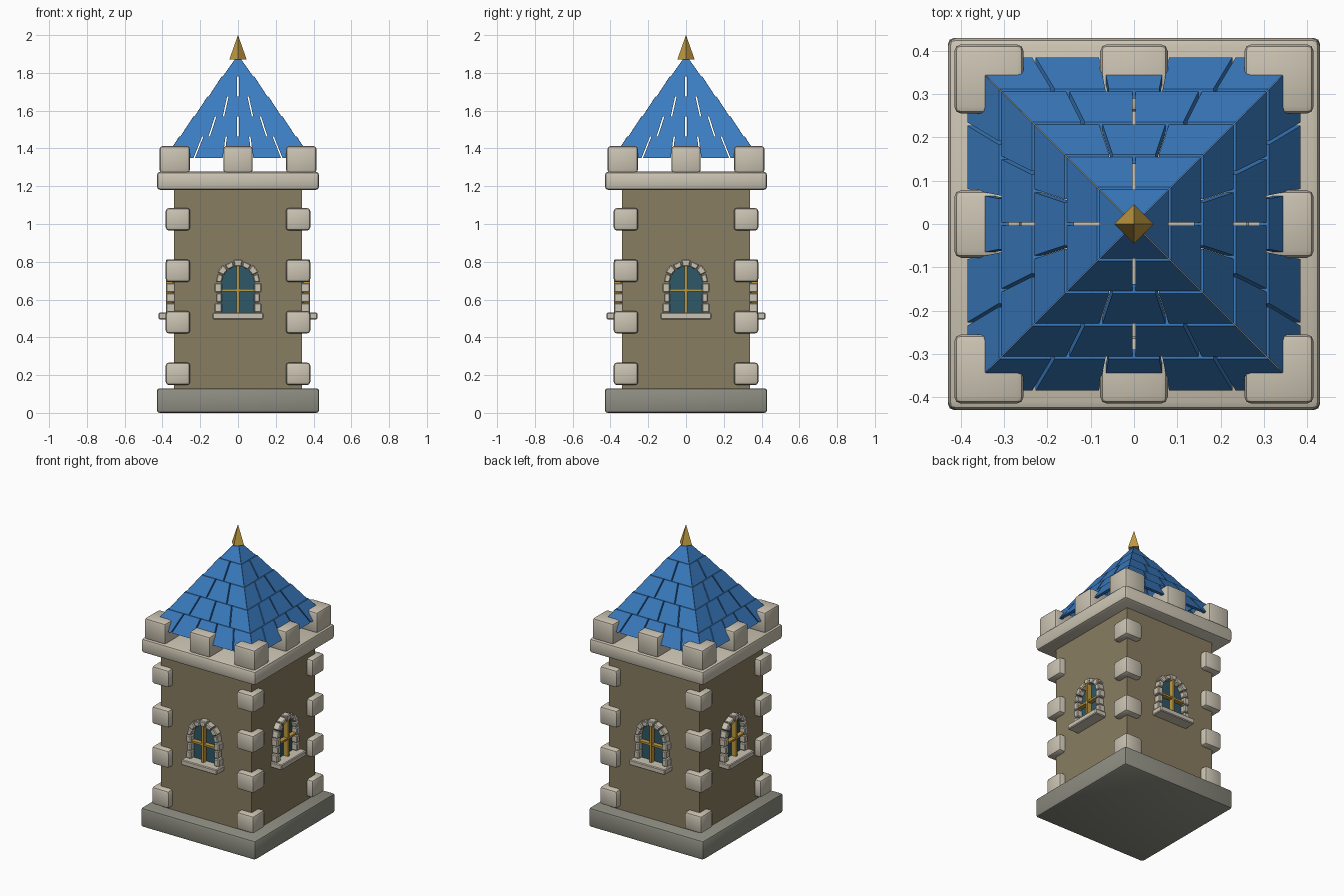
import bpy, bmesh, math
from mathutils import Matrix, Vector

if "Cube" in bpy.data.objects:
    bpy.data.objects.remove(bpy.data.objects["Cube"])


def material(name, rgb):
    m = bpy.data.materials.new(name)
    m.diffuse_color = (*rgb, 1)
    m.use_nodes = True
    m.node_tree.nodes["Principled BSDF"].inputs["Base Color"].default_value = m.diffuse_color
    return m


CREAM = material("cream stone", (0.60, 0.55, 0.45))
WALL = material("brown wall", (0.25, 0.205, 0.12))
GREY = material("grey stone", (0.27, 0.27, 0.225))
BLUE = material("blue tile", (0.042, 0.20, 0.53))
GLASS = material("dark glass", (0.028, 0.095, 0.135))
GOLD = material("gold", (0.53, 0.32, 0.05))
SIDES = [Matrix.Rotation(i * math.pi / 2, 4, 'Z') for i in range(4)]


def solid(bm, lower, upper, mat=Matrix(), bevel=0.0, seg=2):
    """Closed prism between two matching point loops, optionally bevelled."""
    a = [bm.verts.new(mat @ Vector(p)) for p in lower]
    b = [bm.verts.new(mat @ Vector(p)) for p in upper]
    n = len(a)
    faces = [bm.faces.new(a[::-1]), bm.faces.new(b)]
    faces += [bm.faces.new((a[i], a[(i + 1) % n], b[(i + 1) % n], b[i])) for i in range(n)]
    bmesh.ops.recalc_face_normals(bm, faces=faces)
    if bevel:
        edges = list({e for f in faces for e in f.edges})
        bmesh.ops.bevel(bm, geom=edges, offset=bevel, segments=seg, profile=0.5, affect='EDGES')


def box(bm, x0, x1, y0, y1, z0, z1, mat=Matrix(), bevel=0.0, seg=2):
    loop = [(x0, y0), (x1, y0), (x1, y1), (x0, y1)]
    solid(bm, [(x, y, z0) for x, y in loop], [(x, y, z1) for x, y in loop], mat, bevel, seg)


def finish(bm, name, mat, smooth=False):
    me = bpy.data.meshes.new(name)
    bm.to_mesh(me)
    bm.free()
    me.materials.append(mat)
    ob = bpy.data.objects.new(name, me)
    bpy.context.collection.objects.link(ob)
    if smooth:
        bpy.ops.object.select_all(action='DESELECT')
        ob.select_set(True)
        bpy.context.view_layer.objects.active = ob
        bpy.ops.object.shade_smooth_by_angle(angle=math.radians(35))
    return ob


# Plinth, wall shaft and cornice
for name, r, z0, z1, bev, mat in (("plinth", 0.43, 0, 0.13, 0.015, GREY),
                                  ("wall_shaft", 0.34, 0.11, 1.20, 0, WALL),
                                  ("cornice", 0.43, 1.18, 1.277, 0.02, CREAM)):
    bm = bmesh.new()
    box(bm, -r, r, -r, r, z0, z1, bevel=bev)
    finish(bm, name, mat, bev > 0)

# Corner quoins
bm = bmesh.new()
for m in SIDES:
    for z in (0.207, 0.48, 0.752, 1.025):
        box(bm, 0.253, 0.383, -0.383, -0.253, z - 0.06, z + 0.06, m, 0.018)
finish(bm, "corner_quoins", CREAM, True)

# Battlement blocks on corners and side middles
bm = bmesh.new()
for m in SIDES:
    box(bm, 0.255, 0.415, -0.415, -0.255, 1.27, 1.413, m, 0.016)
    box(bm, -0.078, 0.078, -0.415, -0.26, 1.27, 1.413, m, 0.016)
finish(bm, "battlements", CREAM, True)

# Roof: five rows of separate tiles per side, 5 tiles at the eave down to 1 at the top
APEX, SLOPE, LIP, GAP, THICK = 1.895, 1.415, 0.006, 0.004, 0.022
rings = [0.385, 0.306, 0.23, 0.155, 0.08, 0.004]
bm = bmesh.new()
for m in SIDES:
    for row in range(5):
        n = 5 - row
        r0, r1 = rings[row], rings[row + 1]
        z0, z1 = APEX - SLOPE * r0, APEX - SLOPE * r1
        r1 += LIP if row < 4 else 0
        for k in range(n):
            f0, f1 = 2 * k / n - 1, 2 * (k + 1) / n - 1
            g0 = GAP if k else 0.001
            g1 = GAP if k < n - 1 else 0.001

            def face(d):
                a, b = r0 - d, max(r1 - d, 0.003)
                # joints keep their position, hip ends follow the mitre
                xs = [f0 * (a if k == 0 else r0) + g0, f1 * (a if k == n - 1 else r0) - g1,
                      f1 * (b if k == n - 1 else r1) - g1, f0 * (b if k == 0 else r1) + g0]
                return [(xs[0], -a, z0), (xs[1], -a, z0), (xs[2], -b, z1), (xs[3], -b, z1)]
            solid(bm, face(THICK), face(0), m)
finish(bm, "roof_tiles", BLUE)

# Roof finial: four-sided spike with corners on the axes
bm = bmesh.new()
ring = [(0.046, 0), (0, 0.046), (-0.046, 0), (0, -0.046)]
solid(bm, [(x, y, 1.87) for x, y in ring], [(x * 0.01, y * 0.01, 2.0) for x, y in ring])
finish(bm, "finial", GOLD)

# Windows on all four sides
ARC_Z, R_IN, R_OUT, SILL = 0.69, 0.086, 0.124, 0.53
arch = [(R_IN * 1.08 * math.cos(t * math.pi / 16), ARC_Z + R_IN * 1.08 * math.sin(t * math.pi / 16))
        for t in range(17)]
pane = [(arch[0][0], SILL)] + arch + [(arch[-1][0], SILL)]
glass, stones, sills, bars = (bmesh.new() for _ in range(4))
for m in SIDES:
    solid(glass, [(x, -0.338, z) for x, z in pane], [(x, -0.346, z) for x, z in pane], m)
    # jamb stones, alternating in width
    for s in (-1, 1):
        for j in range(3):
            h = (ARC_Z - SILL) / 3
            out = R_OUT if j % 2 == 0 else R_OUT - 0.008
            x0, x1 = sorted((s * R_IN, s * out))
            box(stones, x0, x1, -0.382, -0.33, SILL + j * h + 0.002, SILL + (j + 1) * h - 0.002,
                m, 0.005, 1)
    # arch stones
    for k in range(7):
        t0, t1 = (math.pi * (k + e) / 7 for e in (0.04, 0.96))
        out = R_OUT if k % 2 else R_OUT - 0.006
        quad = [(r * math.cos(t), ARC_Z + r * math.sin(t))
                for r, t in ((R_IN, t0), (out, t0), (out, t1), (R_IN, t1))]
        solid(stones, [(x, -0.33, z) for x, z in quad], [(x, -0.382, z) for x, z in quad],
              m, 0.005, 1)
    box(sills, -0.134, 0.134, -0.42, -0.33, 0.495, 0.531, m, 0.005, 1)
    # window cross
    box(bars, -0.007, 0.007, -0.38, -0.34, SILL, 0.778, m)
    box(bars, -0.086, 0.086, -0.376, -0.34, 0.643, 0.656, m)
finish(glass, "window_glass", GLASS)
finish(stones, "window_stones", CREAM)
finish(sills, "window_sills", CREAM)
finish(bars, "window_bars", GOLD)
